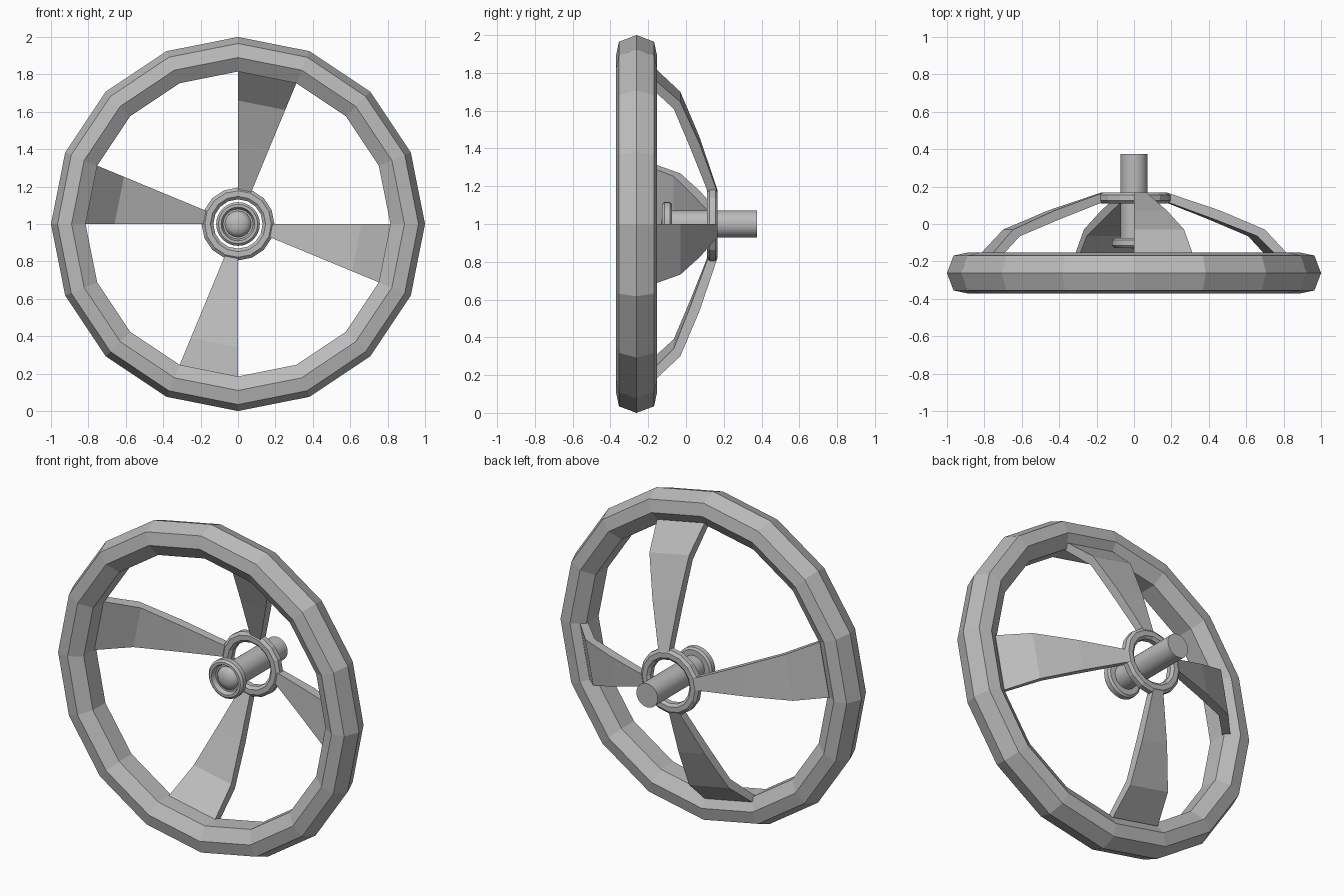
import bpy, bmesh, math

if "Cube" in bpy.data.objects:
    bpy.data.objects.remove(bpy.data.objects["Cube"])

grey = bpy.data.materials.new("plain grey")
grey.diffuse_color = (0.5, 0.5, 0.5, 1)
grey.use_nodes = True
grey.node_tree.nodes["Principled BSDF"].inputs["Base Color"].default_value = grey.diffuse_color


def point(r, y, a):
    """Point at radius r and angle a around the wheel axis."""
    return (r * math.cos(a), y, 1 + r * math.sin(a))


def finish(name, bm, smooth=None):
    bmesh.ops.remove_doubles(bm, verts=bm.verts, dist=0.0001)
    bmesh.ops.recalc_face_normals(bm, faces=bm.faces)
    mesh = bpy.data.meshes.new(name)
    bm.to_mesh(mesh)
    bm.free()
    mesh.materials.append(grey)
    ob = bpy.data.objects.new(name, mesh)
    bpy.context.collection.objects.link(ob)
    if smooth:
        bpy.ops.object.select_all(action='DESELECT')
        ob.select_set(True)
        bpy.context.view_layer.objects.active = ob
        bpy.ops.object.shade_smooth_by_angle(angle=math.radians(smooth))
    return ob


def lathe(name, profile, sides, closed=True, smooth=None):
    """Spin an (r, y) profile around the wheel axis."""
    bm = bmesh.new()
    rings = [[bm.verts.new(point(r, y, math.tau * i / sides)) for r, y in profile]
             for i in range(sides)]
    n = len(profile)
    for i in range(sides):
        a, b = rings[i], rings[(i + 1) % sides]
        for j in range(n if closed else n - 1):
            k = (j + 1) % n
            bm.faces.new((a[j], a[k], b[k], b[j]))
    return finish(name, bm, smooth)


# Faceted rim
MID = -0.262
half = [(0.965, 0.093), (0.89, 0.109), (0.815, 0.06)]
lathe("rim", [(1.0, MID)] + [(r, MID + h) for r, h in half]
      + [(r, MID - h) for r, h in reversed(half)], 16)

# Open hub ring with chamfered edges
lathe("hub_ring", [(0.195, 0.125), (0.195, 0.155), (0.178, 0.168), (0.148, 0.168),
                   (0.132, 0.155), (0.132, 0.125), (0.148, 0.11), (0.178, 0.11)], 16)

# Four bent spokes, each a one-facet-wide wedge
back = [(0.84, -0.18), (0.70, -0.03), (0.46, 0.072), (0.185, 0.165)]
front = [(0.815, -0.22), (0.66, -0.065), (0.43, 0.025), (0.185, 0.115)]
for s in range(4):
    bm = bmesh.new()
    a0 = math.pi / 2 * s
    a1 = a0 - math.tau / 16
    loops = [[bm.verts.new(point(*p, a)) for p, a in ((b, a0), (b, a1), (f, a1), (f, a0))]
             for b, f in zip(back, front)]
    for p, q in zip(loops, loops[1:]):
        for j in range(4):
            k = (j + 1) % 4
            bm.faces.new((p[j], p[k], q[k], q[j]))
    bm.faces.new(loops[0])
    bm.faces.new(loops[-1])
    finish(f"spoke_{s + 1}", bm)

# Axle shaft
lathe("axle", [(0, 0.375), (0.072, 0.375), (0.072, -0.09), (0, -0.09)], 24,
      closed=False, smooth=30)

# Recessed collar with domed end
lathe("collar", [(0.07, -0.075), (0.105, -0.075), (0.117, -0.085), (0.117, -0.115),
                 (0.105, -0.127), (0.09, -0.127), (0.08, -0.1), (0.07, -0.1)], 24, smooth=30)
lathe("axle_dome", [(0.072, -0.085), (0.066, -0.105), (0.05, -0.12), (0.027, -0.128),
                    (0, -0.131)], 24, closed=False, smooth=40)
